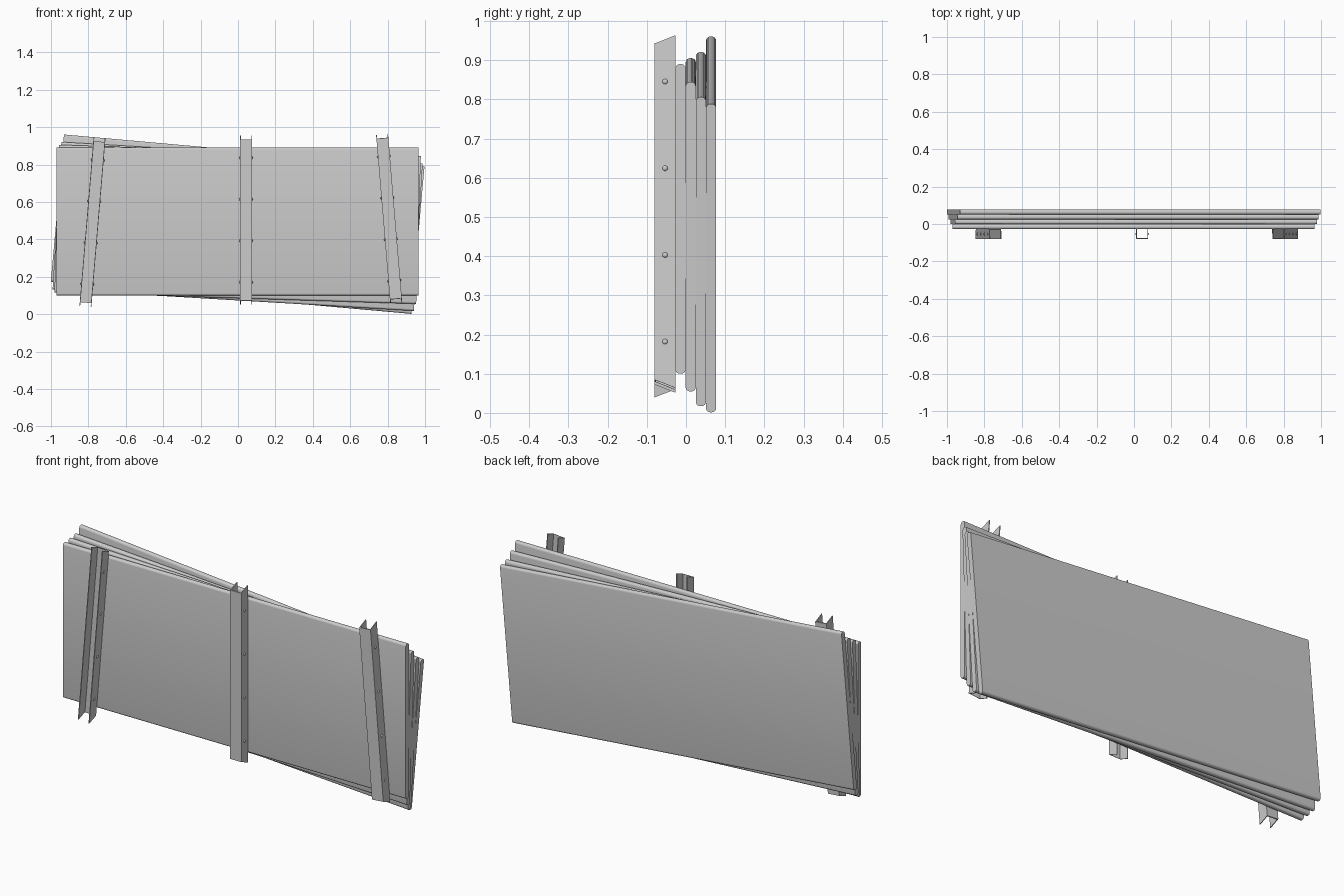
import bpy, bmesh
from math import radians, pi
from mathutils import Matrix, Vector

old = bpy.data.objects.get("Cube")
if old:
    bpy.data.objects.remove(old, do_unlink=True)

grey = bpy.data.materials.new("plain grey")
grey.use_nodes = True
COLOUR = (0.6, 0.6, 0.6, 1)
grey.diffuse_color = COLOUR
grey.node_tree.nodes["Principled BSDF"].inputs["Base Color"].default_value = COLOUR


def finish(name, bm, location, tilt):
    """Turn a bmesh into a named object, tilted in the upright plane."""
    bmesh.ops.recalc_face_normals(bm, faces=bm.faces)
    mesh = bpy.data.meshes.new(name)
    bm.to_mesh(mesh)
    bm.free()
    mesh.materials.append(grey)
    obj = bpy.data.objects.new(name, mesh)
    bpy.context.collection.objects.link(obj)
    obj.location = location
    obj.rotation_euler.y = radians(tilt)
    bpy.ops.object.select_all(action='DESELECT')
    obj.select_set(True)
    bpy.context.view_layer.objects.active = obj
    bpy.ops.object.shade_smooth_by_angle(angle=radians(35))
    return obj


# Boards: long top and bottom edges are rounded, the short ends are square
WIDTH, HEIGHT, THICK = 1.935, 0.79, 0.026


def board(name, y, z, tilt):
    bm = bmesh.new()
    bmesh.ops.create_cube(bm, size=1)
    bmesh.ops.scale(bm, vec=(WIDTH, THICK, HEIGHT), verts=bm.verts)
    long_edges = [e for e in bm.edges
                  if abs(e.verts[0].co.x - e.verts[1].co.x) > 1]
    bmesh.ops.bevel(bm, geom=long_edges, offset=0.011, segments=4,
                    profile=0.5, affect='EDGES')
    finish(name, bm, (-0.002, y, z), tilt)


stack = [("front_board", 0.495, 0), ("second_board", 0.48, 1.8),
         ("third_board", 0.469, 3.4), ("back_board", 0.481, 5.1)]
for i, (name, z, tilt) in enumerate(stack):
    board(name, -0.014 + i * THICK, z, tilt)

# Channels: U section whose side flanges run past the web at both ends
HALF, DEPTH, SHEET, LENGTH = 0.032, 0.053, 0.004, 0.903
FRONT_Y, BACK_Y = -0.08, -0.027


def channel(name, x, z, tilt, open_front):
    side = -1 if open_front else 1
    inner = HALF - SHEET
    profile = [(-HALF, DEPTH), (-HALF, 0), (HALF, 0), (HALF, DEPTH),
               (inner, DEPTH), (inner, SHEET), (-inner, SHEET), (-inner, DEPTH)]
    bm = bmesh.new()
    rings = []
    for end in (-1, 1):
        rings.append([bm.verts.new((px, side * d, end * (
            LENGTH / 2 - 0.021 * (1 - d / DEPTH)))) for px, d in profile])
    low, high = rings
    n = len(profile)
    for i in range(n):
        j = (i + 1) % n
        bm.faces.new((low[i], low[j], high[j], high[i]))
    # End caps: left flange, web, right flange
    for ring in rings:
        for cap in ((0, 1, 6, 7), (1, 2, 5, 6), (2, 3, 4, 5)):
            bm.faces.new([ring[k] for k in cap])

    # Small domed screw heads on the outside of both flanges
    for flank in (-1, 1):
        for k in range(4):
            place = Matrix.Translation(Vector((
                flank * HALF, side * DEPTH / 2, (k - 1.5) * 0.222)))
            place = place @ Matrix.Diagonal((0.6, 1, 1, 1))
            place = place @ Matrix.Rotation(pi / 2, 4, 'Y')
            bmesh.ops.create_uvsphere(bm, u_segments=10, v_segments=6,
                                      radius=0.007, matrix=place)
    y = BACK_Y if open_front else FRONT_Y
    finish(name, bm, (x, y, z), tilt)


channel("right_channel", -0.778, 0.492, 4.8, True)
channel("middle_channel", 0.043, 0.503, 0, False)
channel("left_channel", 0.808, 0.511, -4.8, False)
